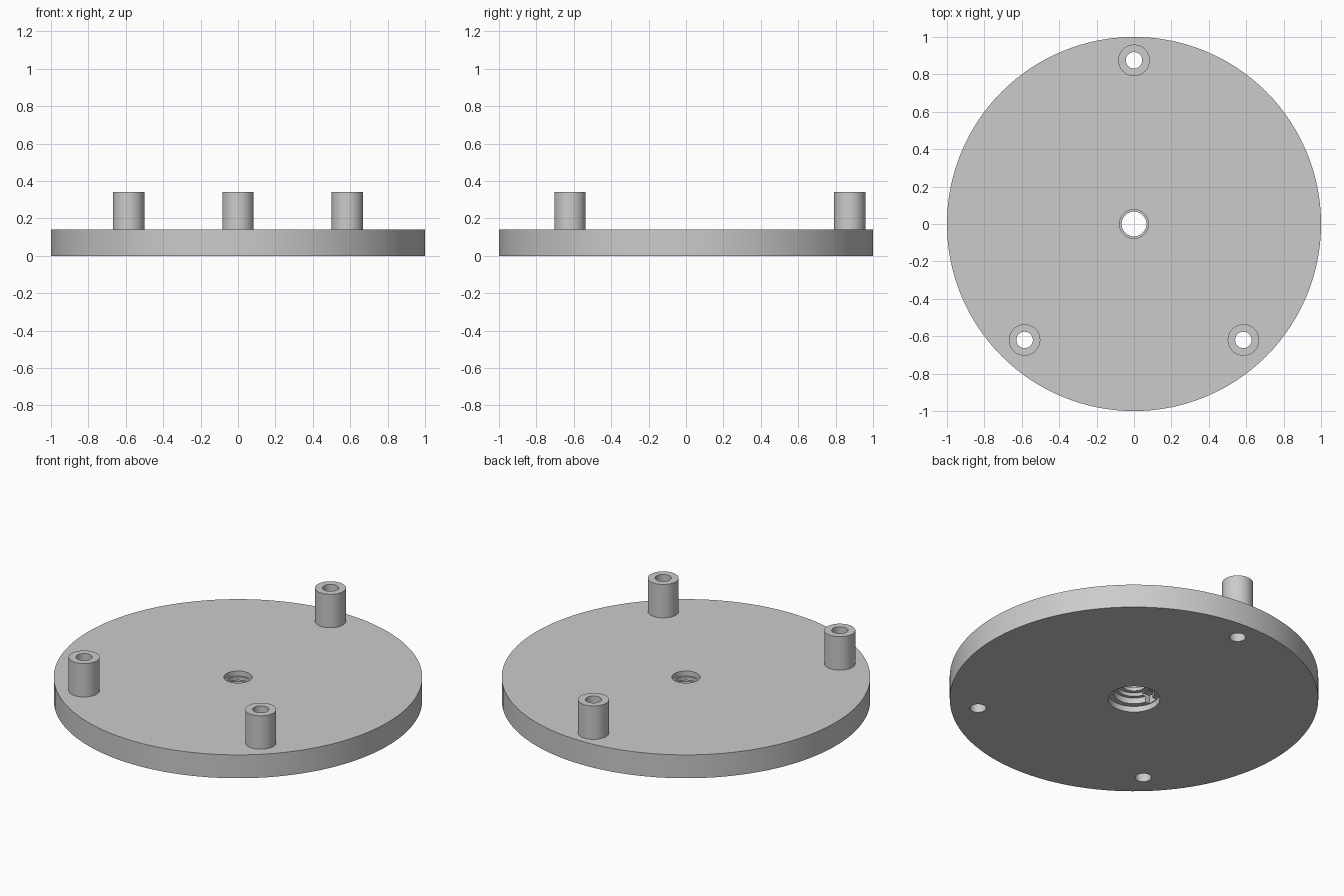
import bpy, math

cube = bpy.data.objects.get("Cube")
if cube:
    bpy.data.objects.remove(cube)

grey = bpy.data.materials.new("light_grey")
grey.use_nodes = True
colour = (0.6, 0.6, 0.6, 1)
grey.diffuse_color = colour
grey.node_tree.nodes["Principled BSDF"].inputs["Base Color"].default_value = colour

THICK, TOP = 0.14, 0.34
POST_R, HOLE_R = 0.084, 0.044
POSTS = [(0, 0.875), (0.585, -0.62), (-0.585, -0.62)]


def lathe(name, profile, place=(0, 0), steps=64):
    """Revolve a closed (radius, height) profile around a vertical axis."""
    n = len(profile)
    verts = [(r * math.cos(a), r * math.sin(a), z)
             for a in (math.tau * i / steps for i in range(steps))
             for r, z in profile]
    faces = []
    for i in range(steps):
        a, b = i * n, (i + 1) % steps * n
        for j in range(n):
            k = (j + 1) % n
            faces.append((a + j, b + j, b + k, a + k))
    mesh = bpy.data.meshes.new(name)
    mesh.from_pydata(verts, [], faces)
    mesh.materials.append(grey)
    obj = bpy.data.objects.new(name, mesh)
    obj.location = (*place, 0)
    bpy.context.collection.objects.link(obj)
    return obj


def smooth(obj):
    bpy.ops.object.select_all(action="DESELECT")
    obj.select_set(True)
    bpy.context.view_layer.objects.active = obj
    bpy.ops.object.shade_smooth_by_angle(angle=math.radians(30))


def cut(target, cutter):
    """Subtract a helper from the target, then discard the helper."""
    cutter.hide_render = True
    mod = target.modifiers.new("cut", "BOOLEAN")
    mod.operation, mod.object, mod.solver = "DIFFERENCE", cutter, "EXACT"
    bpy.context.view_layer.objects.active = target
    bpy.ops.object.modifier_apply(modifier=mod.name)
    bpy.data.objects.remove(cutter)


# Round plate with a stepped centre bore, wide at the bottom and necked near the top
plate = lathe("base_plate", [
    (1, 0), (1, THICK), (0.077, THICK), (0.077, 0.11), (0.066, 0.11), (0.066, 0.09),
    (0.09, 0.09), (0.09, 0.07), (0.11, 0.07), (0.11, 0.035), (0.14, 0.035), (0.14, 0),
], steps=128)

# Keyway across the stepped bore
bpy.ops.mesh.primitive_cube_add(size=1, location=(0, 0, 0.035))
keyway = bpy.context.object
keyway.name = "keyway_cutter"
keyway.scale = (0.27, 0.06, 0.1)
cut(plate, keyway)

# Screw holes through the plate
for x, y in POSTS:
    bpy.ops.mesh.primitive_cylinder_add(vertices=64, radius=HOLE_R, depth=1, location=(x, y, 0))
    cut(plate, bpy.context.object)
plate.data.materials.clear()
plate.data.materials.append(grey)
smooth(plate)

# Hollow standoffs
for label, place in zip(("back", "front_left", "front_right"), POSTS):
    post = lathe(label + "_standoff", [
        (POST_R, THICK), (POST_R, TOP), (HOLE_R, TOP), (HOLE_R, THICK)], place)
    smooth(post)
